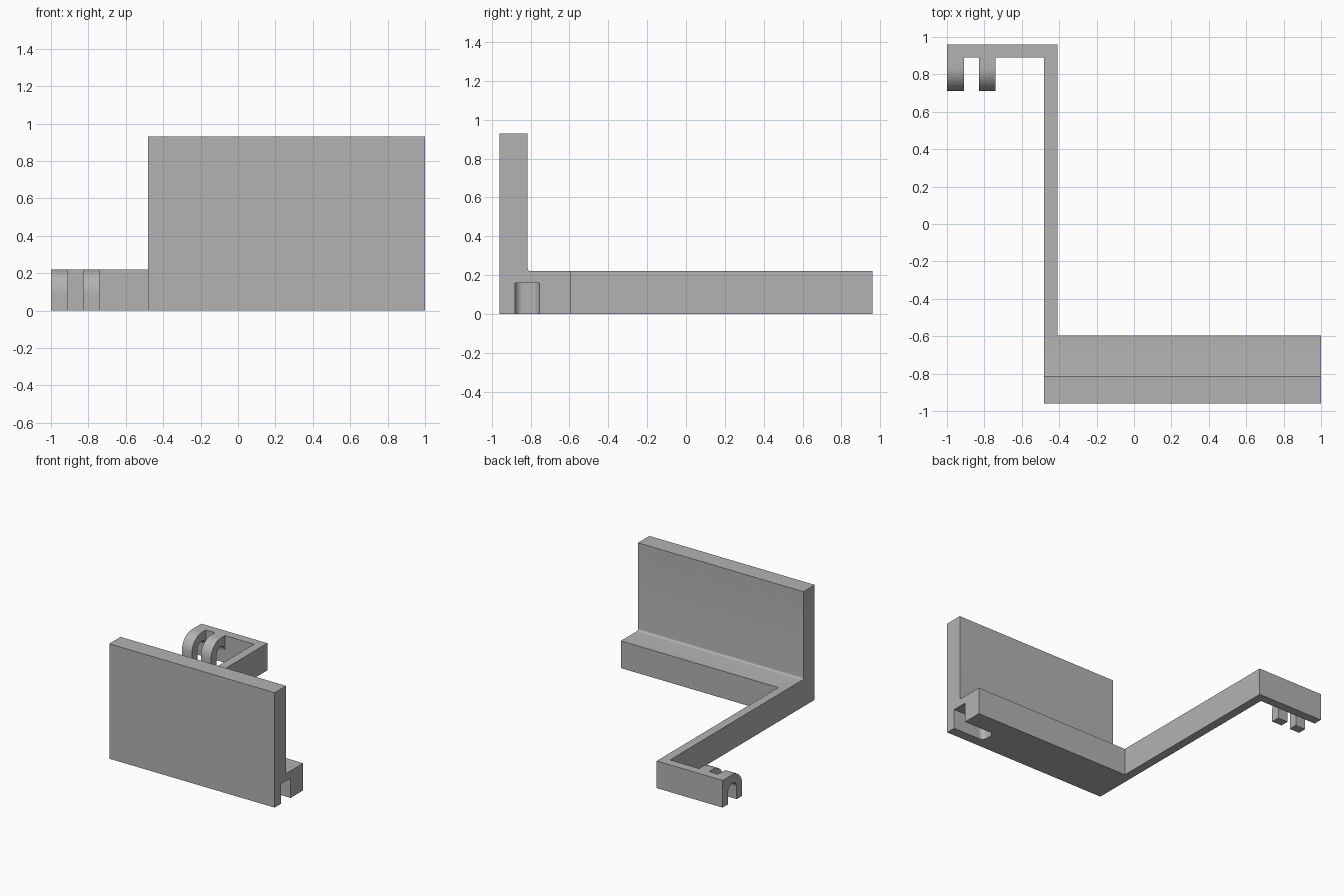
import bpy
import bmesh
from math import pi, sin, cos
from mathutils import Vector

if "Cube" in bpy.data.objects:
    bpy.data.objects.remove(bpy.data.objects["Cube"])

grey = bpy.data.materials.new("plain grey")
grey.use_nodes = True
grey.diffuse_color = (0.45, 0.45, 0.45, 1)
grey.node_tree.nodes["Principled BSDF"].inputs["Base Color"].default_value = grey.diffuse_color


def extrude(name, points, offset):
    """Solid made by sweeping a flat outline along an offset."""
    bm = bmesh.new()
    face = bm.faces.new([bm.verts.new(p) for p in points])
    swept = bmesh.ops.extrude_face_region(bm, geom=[face], use_keep_orig=True)
    verts = [g for g in swept["geom"] if isinstance(g, bmesh.types.BMVert)]
    bmesh.ops.translate(bm, verts=verts, vec=Vector(offset))
    bmesh.ops.recalc_face_normals(bm, faces=bm.faces)
    mesh = bpy.data.meshes.new(name)
    bm.to_mesh(mesh)
    bm.free()
    obj = bpy.data.objects.new(name, mesh)
    bpy.context.collection.objects.link(obj)
    mesh.materials.append(grey)
    return obj


def arc(cx, cy, r, start, end, steps=12):
    angles = [start + (end - start) * i / steps for i in range(steps + 1)]
    return [(cx + r * cos(a), cy + r * sin(a)) for a in angles]


def smooth(obj):
    bpy.ops.object.select_all(action="DESELECT")
    obj.select_set(True)
    bpy.context.view_layer.objects.active = obj
    bpy.ops.object.shade_smooth_by_angle()


left, right, front, back = -0.48, 1.0, -0.96, 0.96
wall, height = 0.07, 0.22

# Upright plate and thick ledge share one L profile with a small fillet
profile = [(front, 0), (-0.595, 0), (-0.595, height)]
profile += arc(-0.8, height + 0.015, 0.015, -pi / 2, -pi, 6)
profile += [(-0.815, 0.93), (front, 0.93)]
plate = extrude("plate_and_ledge", [(left, y, z) for y, z in profile], (right - left, 0, 0))

# Pocket with rounded inner corners, open at the end and underneath
near, far, inner, r = -0.88, -0.755, 0.72, 0.04
slot = [(1.1, far)]
slot += arc(inner + r, far - r, r, pi / 2, pi, 8)
slot += arc(inner + r, near + r, r, pi, 1.5 * pi, 8)
slot += [(1.1, near)]
cutter = extrude("pocket_cutter", [(x, y, -0.1) for x, y in slot], (0, 0, 0.26))
cutter.hide_render = True
cut = plate.modifiers.new("pocket", "BOOLEAN")
cut.object = cutter
cut.solver = "EXACT"
smooth(plate)
bpy.ops.object.modifier_apply(modifier="pocket")
bpy.data.objects.remove(cutter)

# Long arm turning into the rear bar
bend = [(left, -0.595), (left + wall, -0.595), (left + wall, back),
        (-1, back), (-1, back - wall), (left, back - wall)]
extrude("arm_and_rear_bar", [(x, y, 0) for x, y in bend], (0, 0, height))

# Two arched hooks on the rear bar
mid, spring, outer, hole = 0.835, 0.095, 0.125, 0.055
hook = [(mid - outer, 0)] + arc(mid, spring, outer, pi, pi / 2, 16)
hook += [(back - wall, height)]
hook += arc(mid, spring, hole, 0, pi, 20) + [(mid - hole, 0)]
for name, x in (("outer_hook", -1.0), ("inner_hook", -0.83)):
    smooth(extrude(name, [(x, y, z) for y, z in hook], (0.09, 0, 0)))
